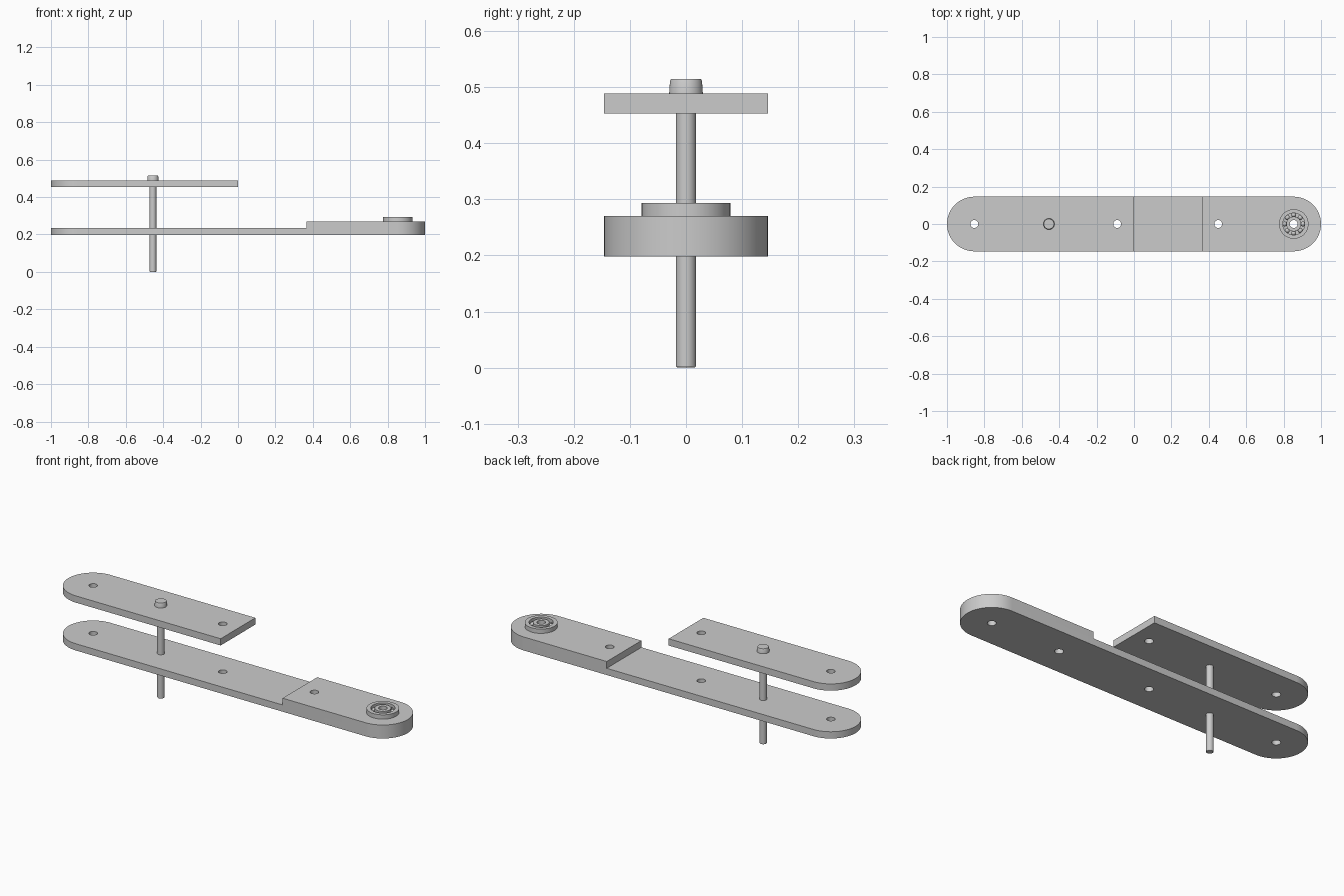
import bpy
import bmesh
from math import cos, sin, pi, tau, radians

cube = bpy.data.objects.get("Cube")
if cube:
    bpy.data.objects.remove(cube, do_unlink=True)

grey = bpy.data.materials.new("light grey")
grey.use_nodes = True
colour = (0.6, 0.6, 0.6, 1)
grey.diffuse_color = colour
grey.node_tree.nodes["Principled BSDF"].inputs["Base Color"].default_value = colour

HALF = 0.146          # half width of the arms and radius of their round ends
PIVOT = 1 - HALF      # centre of each round end
HOLE = 0.021
LOWER, STEP, BLOCK_TOP = 0.198, 0.234, 0.27
UPPER, UPPER_TOP = 0.453, 0.489


def finish(bm, name):
    bmesh.ops.recalc_face_normals(bm, faces=bm.faces[:])
    mesh = bpy.data.meshes.new(name)
    bm.to_mesh(mesh)
    bm.free()
    mesh.materials.append(grey)
    obj = bpy.data.objects.new(name, mesh)
    bpy.context.collection.objects.link(obj)
    bpy.ops.object.select_all(action="DESELECT")
    obj.select_set(True)
    bpy.context.view_layer.objects.active = obj
    bpy.ops.object.shade_smooth_by_angle(angle=radians(30))
    return obj


def arc(x, radius, start, end, steps):
    angles = [start + (end - start) * i / steps for i in range(steps + 1)]
    return [(x + radius * cos(a), radius * sin(a)) for a in angles]


def circle(x, radius, steps=32):
    return arc(x, radius, 0, tau, steps)[:-1]


def plate(name, loops, bottom, top):
    """Flat plate: the first loop is the outline, the others are holes."""
    bm = bmesh.new()
    for loop in loops:
        verts = [bm.verts.new((x, y, bottom)) for x, y in loop]
        for a, b in zip(verts, verts[1:] + verts[:1]):
            bm.edges.new((a, b))
    bmesh.ops.triangle_fill(bm, edges=bm.edges[:], use_beauty=True, normal=(0, 0, 1))
    result = bmesh.ops.extrude_face_region(bm, geom=bm.faces[:])
    for item in result["geom"]:
        if isinstance(item, bmesh.types.BMVert):
            item.co.z = top
    return finish(bm, name)


def lathe(name, profile, x, closed=False, steps=48):
    """Turn a (radius, height) profile about a vertical axis at x."""
    bm = bmesh.new()
    verts = [bm.verts.new((x + r, 0, z)) for r, z in profile]
    pairs = list(zip(verts, verts[1:]))
    if closed:
        pairs.append((verts[-1], verts[0]))
    edges = [bm.edges.new(pair) for pair in pairs]
    bmesh.ops.spin(bm, geom=verts + edges, cent=(x, 0, 0), axis=(0, 0, 1),
                   angle=tau, steps=steps)
    bmesh.ops.remove_doubles(bm, verts=bm.verts[:], dist=0.00005)
    return finish(bm, name)


left_end = arc(PIVOT, HALF, -pi / 2, pi / 2, 32)
right_end = arc(-PIVOT, HALF, pi / 2, 3 * pi / 2, 32)

# Arms, with a raised block at the left end
ROD_X = -0.455
ROD = 0.018
plate("lower_arm",
      [left_end + right_end] + [circle(x, HOLE) for x in (-PIVOT, -0.09, 0.45, PIVOT)]
      + [circle(ROD_X, ROD)], LOWER, STEP)
plate("raised_block",
      [left_end + [(0.365, HALF), (0.365, -HALF)], circle(0.45, HOLE),
       circle(PIVOT, 0.079, 48)], STEP, BLOCK_TOP)
plate("upper_arm",
      [[(0, -HALF), (0, HALF)] + right_end, circle(-PIVOT, HOLE),
       circle(-0.09, HOLE), circle(ROD_X, ROD)], UPPER, UPPER_TOP)

# Pin through both arms, with a slightly tapered head
lathe("pin", [(0, 0), (0.016, 0), (ROD, 0.003), (ROD, UPPER_TOP), (0.03, UPPER_TOP),
              (0.0285, 0.511), (0.027, 0.514), (0, 0.514)], ROD_X)

# Ball bearing: two grooved races and a ring of balls
BEARING_TOP = 0.293
middle = (STEP + BEARING_TOP) / 2 + 0.004
BALL = 0.0135
TRACK = 0.049


def race(name, plain, lip, side):
    groove = [(TRACK + side * BALL * cos(a), middle + BALL * sin(a))
              for a in [radians(d) for d in range(-45, 46, 15)]]
    lathe(name, [(plain, STEP), (lip, STEP)] + [(lip, groove[0][1])] + groove[1:-1]
          + [(lip, groove[-1][1]), (lip, BEARING_TOP), (plain, BEARING_TOP)],
          PIVOT, closed=True)


race("bearing_outer_race", 0.079, TRACK + BALL * cos(pi / 4), 1)
race("bearing_inner_race", HOLE, TRACK - BALL * cos(pi / 4), -1)

bm = bmesh.new()
for i in range(8):
    a = tau * i / 8
    made = bmesh.ops.create_uvsphere(bm, u_segments=16, v_segments=10, radius=BALL)
    bmesh.ops.translate(bm, verts=made["verts"],
                        vec=(PIVOT + TRACK * cos(a), TRACK * sin(a), middle))
finish(bm, "bearing_balls")
